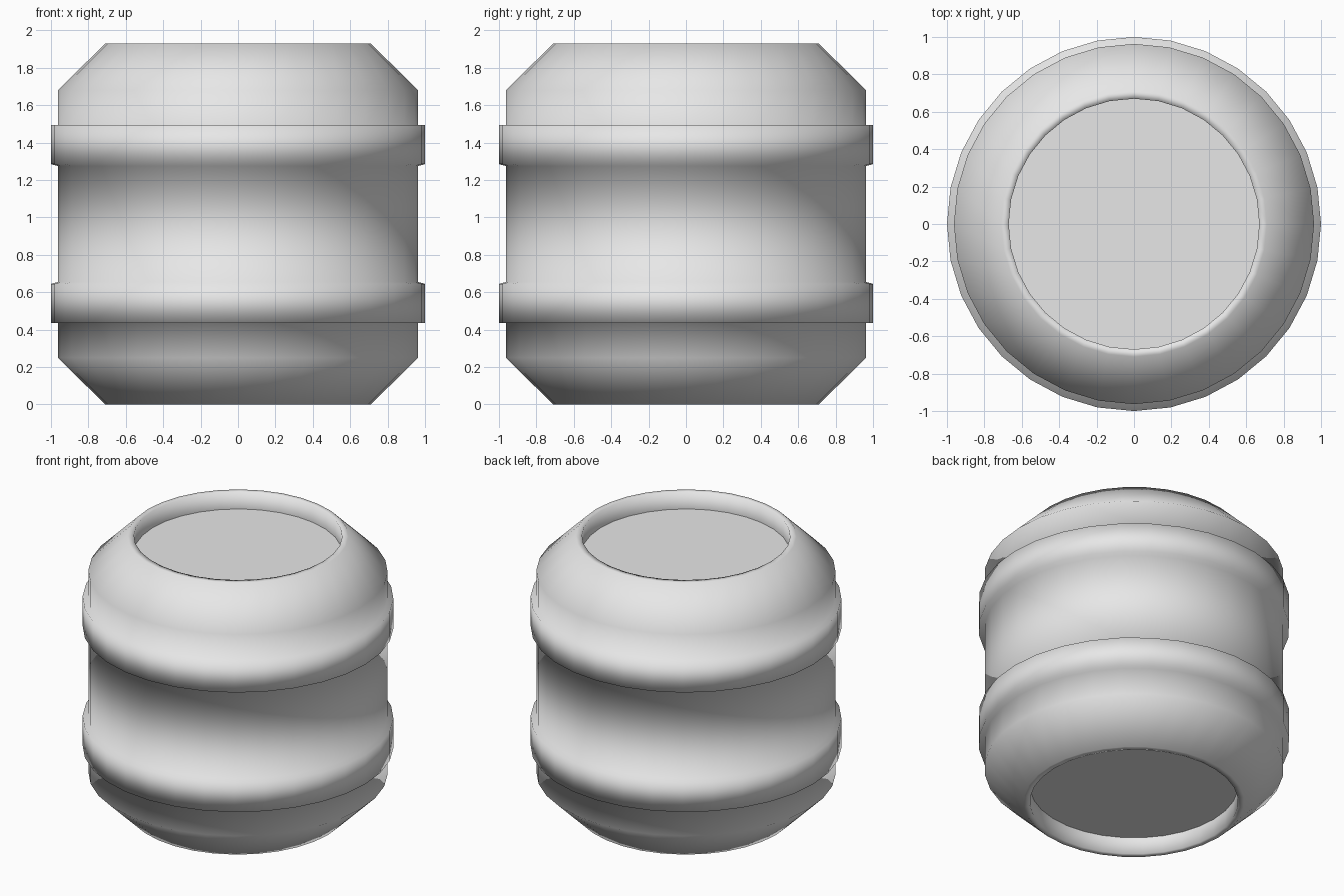
import bpy
import bmesh
import math

SIDES = 32
HEIGHT = 1.93
RIM = 0.67      # radius of the recess at each end
DEPTH = 0.12    # depth of the recess

cube = bpy.data.objects.get("Cube")
if cube:
    bpy.data.objects.remove(cube, do_unlink=True)

grey = bpy.data.materials.new("light_grey")
grey.use_nodes = True
colour = (0.8, 0.8, 0.8, 1)
grey.diffuse_color = colour
grey.node_tree.nodes["Principled BSDF"].inputs["Base Color"].default_value = colour


def finish(name, bm):
    """Turn a bmesh into a smooth shaded grey object."""
    bmesh.ops.recalc_face_normals(bm, faces=bm.faces)
    mesh = bpy.data.meshes.new(name)
    for face in bm.faces:
        face.smooth = True
    bm.to_mesh(mesh)
    bm.free()
    mesh.materials.append(grey)
    obj = bpy.data.objects.new(name, mesh)
    bpy.context.collection.objects.link(obj)
    return obj


def lathe(name, profile):
    """Spin a (radius, height) profile around the z axis."""
    bm = bmesh.new()
    rings = []
    for r, z in profile:
        angles = [2 * math.pi * i / SIDES for i in range(SIDES)]
        rings.append([bm.verts.new((r * math.cos(a), r * math.sin(a), z)) for a in angles])
    for low, high in zip(rings, rings[1:]):
        for i in range(SIDES):
            j = (i + 1) % SIDES
            bm.faces.new((low[i], low[j], high[j], high[i]))
    return finish(name, bm)


# Barrel wall: recess, rim, chamfer and raised hoop, mirrored to the upper half
lower = [(RIM, DEPTH), (RIM, 0), (0.71, 0), (0.963, 0.25), (0.963, 0.437),
         (1.0, 0.437), (1.0, 0.645), (0.963, 0.655)]
upper = [(r, HEIGHT - z) for r, z in reversed(lower)]
lathe("barrel_wall", lower + upper)

# Flat lids sunk into both ends
for name, z, up in (("bottom_lid", DEPTH, -1), ("top_lid", HEIGHT - DEPTH, 1)):
    bm = bmesh.new()
    bmesh.ops.create_circle(bm, cap_ends=True, segments=SIDES, radius=RIM)
    lid = finish(name, bm)
    if lid.data.polygons[0].normal.z * up < 0:
        lid.data.flip_normals()
    lid.location.z = z
